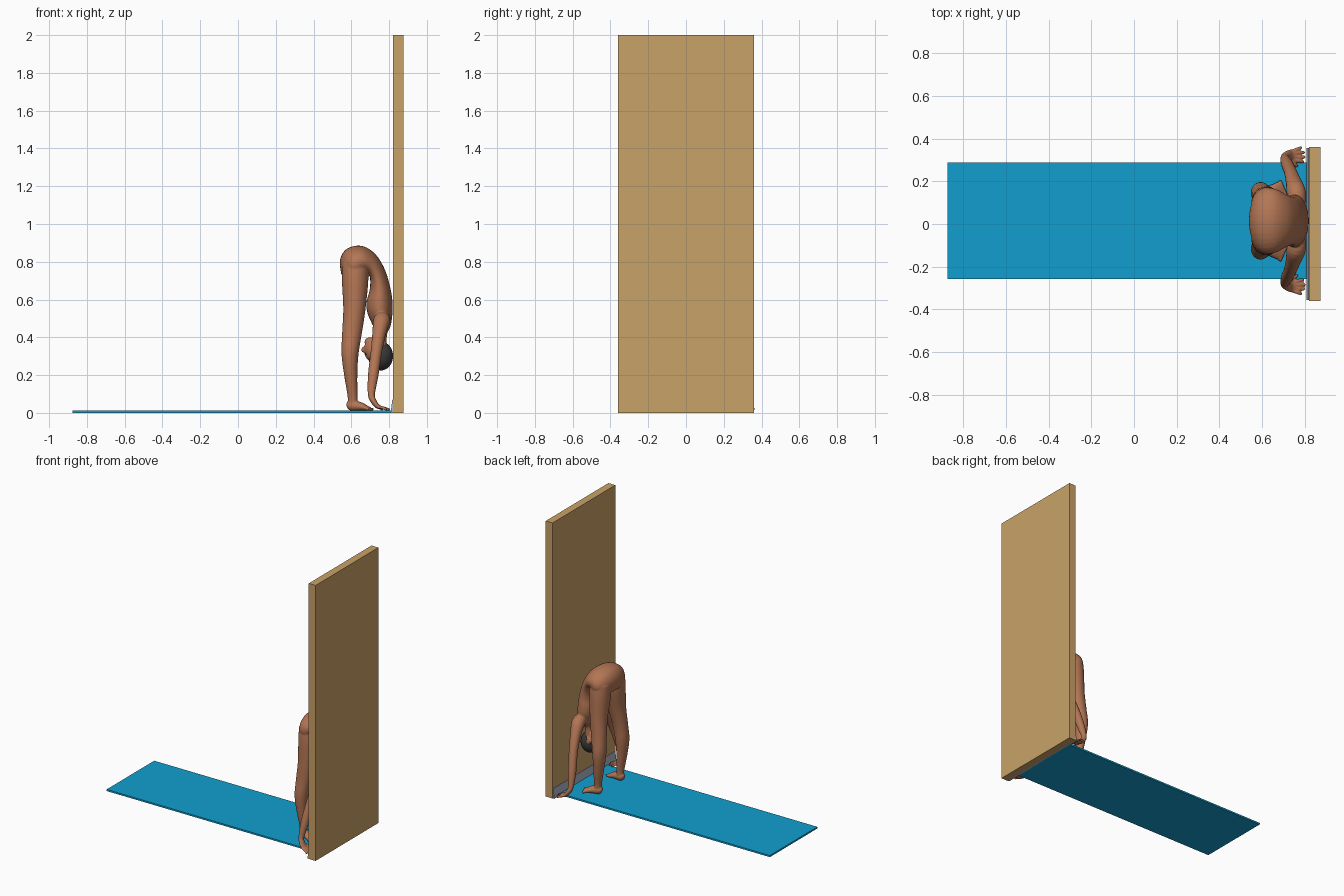
import bpy, bmesh, math
from mathutils import Vector, Matrix

if "Cube" in bpy.data.objects:
    bpy.data.objects.remove(bpy.data.objects["Cube"])

CY = 0.015  # the figure's mirror plane


def material(name, col):
    m = bpy.data.materials.new(name)
    m.diffuse_color = (*col, 1)
    m.use_nodes = True
    m.node_tree.nodes["Principled BSDF"].inputs["Base Color"].default_value = m.diffuse_color
    return m


TAN = material("tan_wall", (0.584, 0.361, 0.138))
BLUE = material("blue_mat", (0.006, 0.345, 0.62))
SKIN = material("skin", (0.45, 0.18, 0.09))
CLOTH = material("charcoal_cloth", (0.06, 0.055, 0.056))
HAIR = material("dark_hair", (0.045, 0.043, 0.045))
GREY = material("pale_grey", (0.42, 0.48, 0.58))


def finish(bm, name, *mats):
    bmesh.ops.recalc_face_normals(bm, faces=bm.faces)
    me = bpy.data.meshes.new(name)
    bm.to_mesh(me)
    bm.free()
    ob = bpy.data.objects.new(name, me)
    bpy.context.collection.objects.link(ob)
    for m in mats:
        me.materials.append(m)
    return ob


def box(name, lo, hi, mat):
    bm = bmesh.new()
    bmesh.ops.create_cube(bm, size=1)
    for v in bm.verts:
        v.co = [lo[i] if v.co[i] < 0 else hi[i] for i in range(3)]
    return finish(bm, name, mat)


def spline(rows, sub=5):
    """Catmull-Rom through rows of numbers."""
    out = []
    for i in range(len(rows) - 1):
        p0, p1 = rows[max(i - 1, 0)], rows[i]
        p2, p3 = rows[i + 1], rows[min(i + 2, len(rows) - 1)]
        for k in range(sub):
            t = k / sub
            out.append([0.5 * (2 * b + (c - a) * t + (2 * a - 5 * b + 4 * c - d) * t * t
                               + (3 * b - a - 3 * c + d) * t ** 3)
                        for a, b, c, d in zip(p0, p1, p2, p3)])
    return out + [list(rows[-1])]


def loft(bm, rings, n=24):
    """Skin elliptical rings given as (centre, u, v)."""
    loops = []
    for c, u, v in rings:
        loops.append([bm.verts.new(c + u * math.cos(a) + v * math.sin(a))
                      for a in (2 * math.pi * i / n for i in range(n))])
    for a, b in zip(loops, loops[1:]):
        for i in range(n):
            bm.faces.new((a[i], a[(i + 1) % n], b[(i + 1) % n], b[i]))
    bm.faces.new(loops[0][::-1])
    bm.faces.new(loops[-1])


def tube(bm, rows, s=1):
    """Rows of x, y, z, radius across y, other radius; s mirrors in y."""
    pts = spline(rows)
    pos = [Vector((p[0], CY + s * p[1], p[2])) for p in pts]
    rings = []
    for i, p in enumerate(pts):
        t = (pos[min(i + 1, len(pos) - 1)] - pos[max(i - 1, 0)]).normalized()
        u = Vector((0, 1, 0))
        u = (u - t * u.dot(t)).normalized()
        rings.append((pos[i], u * p[3], t.cross(u) * p[4]))
    loft(bm, rings)


def ball(bm, c, r):
    bmesh.ops.create_uvsphere(bm, u_segments=32, v_segments=20, radius=1,
                              matrix=Matrix.Translation((c[0], CY + c[1], c[2])) @ Matrix.Diagonal((*r, 1)))


# Wall, skirting and mat
box("wall", (0.82, -0.36, 0), (0.875, 0.36, 2), TAN)
box("yoga_mat", (-0.875, -0.257, 0), (0.812, 0.288, 0.012), BLUE)
bm = bmesh.new()
ends = [[bm.verts.new((x, y, z)) for x, z in ((0.808, 0), (0.82, 0), (0.82, 0.07), (0.817, 0.07))]
        for y in (-0.357, 0.357)]
for i in range(4):
    j = (i + 1) % 4
    bm.faces.new((ends[0][i], ends[0][j], ends[1][j], ends[1][i]))
bm.faces.new(ends[0])
bm.faces.new(ends[1])
finish(bm, "skirting_board", GREY)

# Body: folded torso, from hips over to neck (outer x z, inner x z, half width)
bm = bmesh.new()
torso = [(.547, .73, .665, .715, .135), (.54, .81, .69, .735, .155), (.575, .868, .695, .735, .155),
         (.65, .885, .697, .725, .145), (.72, .848, .70, .705, .125), (.77, .775, .70, .68, .114),
         (.80, .69, .695, .64, .114), (.817, .60, .68, .585, .122), (.818, .53, .685, .53, .122),
         (.808, .46, .71, .47, .10), (.79, .42, .73, .43, .05), (.785, .35, .725, .37, .045)]
rings = []
for ox, oz, ix, iz, w in spline(torso):
    o, i = Vector((ox, CY, oz)), Vector((ix, CY, iz))
    rings.append(((o + i) / 2, (o - i) / 2, Vector((0, w, 0))))
loft(bm, rings, 32)

# Head, jaw and nose
ball(bm, (.755, 0, .305), (.062, .060, .074))
ball(bm, (.715, 0, .335), (.048, .050, .066))
ball(bm, (.698, 0, .375), (.028, .030, .025))
ball(bm, (.666, 0, .335), (.014, .011, .016))

for s in (1, -1):
    ball(bm, (.735, s * .058, .325), (.014, .010, .022))  # ear
    # Leg
    tube(bm, [(.62, .078, .79, .070, .070), (.62, .085, .70, .074, .070), (.616, .105, .55, .060, .059),
              (.603, .122, .42, .050, .052), (.593, .132, .31, .050, .045), (.597, .132, .20, .040, .035),
              (.607, .128, .08, .027, .026), (.605, .128, .03, .028, .028)], s)
    # Foot and toes
    tube(bm, [(.578, .122, .034, .014, .014), (.595, .126, .038, .027, .027), (.645, .136, .034, .032, .024),
              (.685, .146, .023, .038, .014), (.70, .150, .020, .034, .009)], s)
    for k in range(5):
        y = .120 + .015 * k
        tube(bm, [(.68, y, .021, .009, .009), (.717 - .006 * k, y + .004, .018, .009, .008)], s)
    # Arm and palm
    tube(bm, [(.768, .08, .495, .040, .040), (.760, .135, .485, .045, .045), (.747, .185, .42, .036, .036),
              (.732, .232, .32, .030, .030), (.716, .268, .20, .028, .028), (.706, .296, .10, .019, .019),
              (.716, .303, .065, .024, .016), (.735, .306, .038, .029, .013), (.752, .308, .028, .028, .011)], s)
    # Fingers and thumb
    for k, reach in zip((-1.5, -.5, .5, 1.5), (.796, .804, .800, .785)):
        tube(bm, [(.742, .308 + k * .013, .032, .008, .008), (.770, .309 + k * .019, .026, .0085, .0085),
                  (reach, .310 + k * .023, .016, .007, .007)], s)
    tube(bm, [(.722, .285, .05, .010, .010), (.748, .265, .03, .009, .009),
              (.768, .256, .017, .007, .007)], s)

body = finish(bm, "body", SKIN, CLOTH)
bpy.context.view_layer.objects.active = body
body.select_set(True)
rm = body.modifiers.new("merge", 'REMESH')
rm.mode = 'VOXEL'
rm.voxel_size = 0.0045
sm = body.modifiers.new("soften", 'SMOOTH')
sm.factor, sm.iterations = 0.5, 5
for m in ("merge", "soften"):
    bpy.ops.object.modifier_apply(modifier=m)

# Clean cuts along the clothing hems, then colour by region
bm = bmesh.new()
bm.from_mesh(body.data)
cuts = [((0, 0, .71), (0, 0, 1)), ((.69, 0, .71), (1, 0, -.36)), ((0, 0, .645), (0, 0, 1)), ((0, 0, .54), (0, 0, 1))]
cuts += [((0, CY + s * y, 0), (0, 1, 0)) for s in (1, -1) for y in (.063, .083)]
for co, no in cuts:
    bmesh.ops.bisect_plane(bm, geom=bm.verts[:] + bm.edges[:] + bm.faces[:], plane_co=co, plane_no=no, dist=1e-5)
for f in bm.faces:
    c = f.calc_center_median()
    shorts = c.z > .71 and c.x < .69 + .36 * (c.z - .71)
    top = .54 < c.z < .645 and c.x > .67 + .0 and abs(c.y - CY) < .14 and not (c.x < .685 and c.z < .55 and abs(c.y - CY) > .1)
    leg = c.x < .677 and c.z < .645
    strap = .455 < c.z <= .54 and .063 < abs(c.y - CY) < .083 and c.x > .69
    f.material_index = int(shorts or (top and not leg) or strap)
    f.smooth = True
bm.to_mesh(body.data)
bm.free()
body.data.materials.clear()
body.data.materials.append(SKIN)
body.data.materials.append(CLOTH)

# Hair cap, cut open at the face
bm = bmesh.new()
ball(bm, (.755, 0, .301), (.066, .066, .077))
bmesh.ops.bisect_plane(bm, geom=bm.verts[:] + bm.edges[:] + bm.faces[:], plane_co=(.67, 0, .265),
                       plane_no=(-1, 0, 1), clear_outer=True)
bmesh.ops.holes_fill(bm, edges=[e for e in bm.edges if e.is_boundary], sides=0)
for f in bm.faces:
    f.smooth = len(f.verts) < 5
finish(bm, "hair", HAIR)

# Eyes
for s, side in ((1, "left"), (-1, "right")):
    bm = bmesh.new()
    ball(bm, (.677, s * .02, .312), (.006, .008, .005))
    finish(bm, side + "_eye", HAIR)
